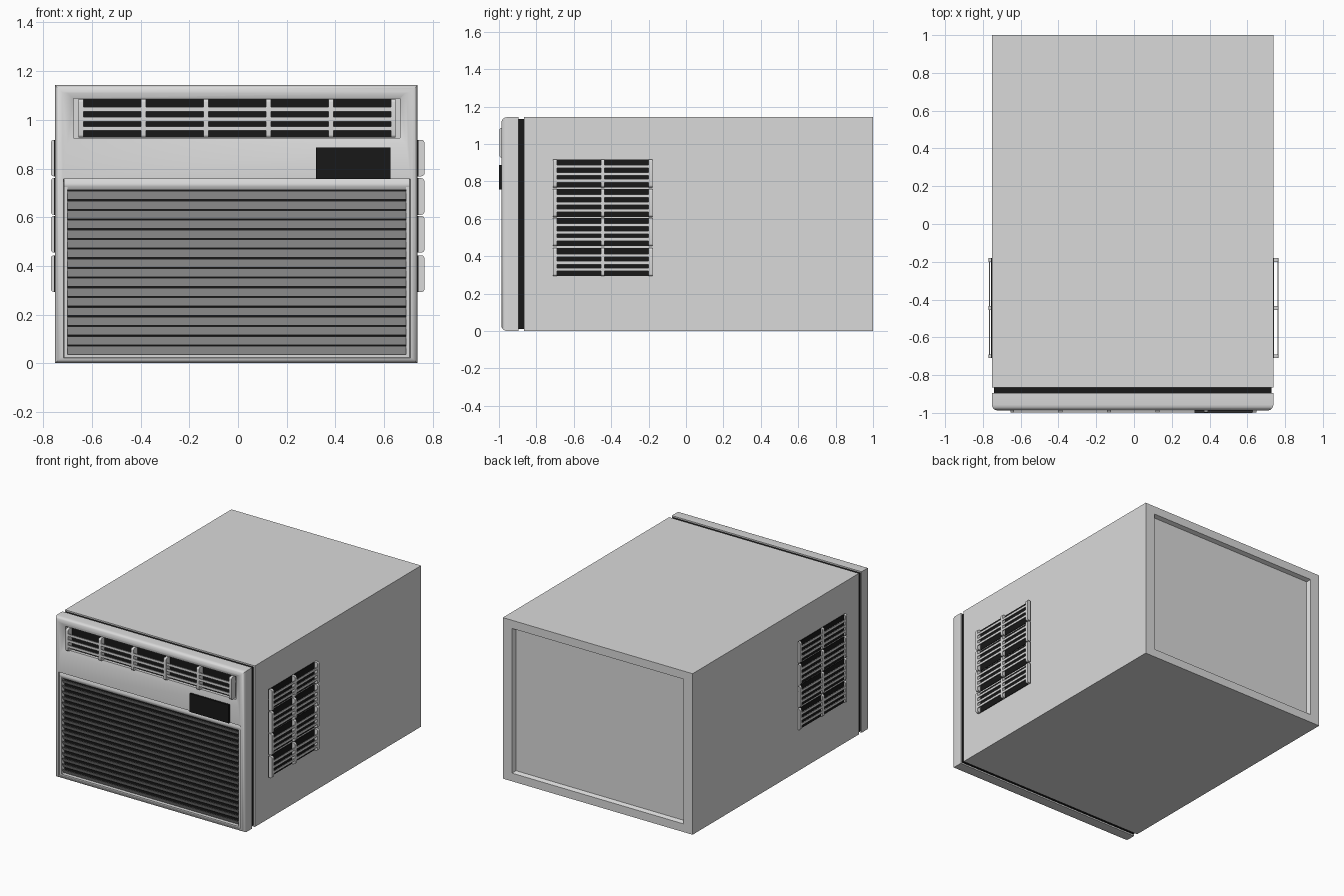
import bpy, bmesh, math
from mathutils import Vector

old = bpy.data.objects.get("Cube")
if old:
    bpy.data.objects.remove(old, do_unlink=True)


def material(name, v):
    m = bpy.data.materials.new(name)
    m.use_nodes = True
    col = (v, v, v, 1)
    m.diffuse_color = col
    bsdf = m.node_tree.nodes["Principled BSDF"]
    bsdf.inputs["Base Color"].default_value = col
    bsdf.inputs["Roughness"].default_value = 0.6
    return m


CASE = material("light grey casing", 0.7)
DARK = material("near black", 0.009)

LEFT, RIGHT, TOP = 0.738, -0.752, 1.143   # casing side planes and height
FRONT = -0.987                            # face of the front panel


def finish(name, bm, mats):
    bmesh.ops.recalc_face_normals(bm, faces=bm.faces)
    me = bpy.data.meshes.new(name)
    bm.to_mesh(me)
    bm.free()
    for m in mats:
        me.materials.append(m)
    ob = bpy.data.objects.new(name, me)
    bpy.context.collection.objects.link(ob)
    return ob


def prism(bm, profile, u0, u1, place, mat=0):
    """Extrude a (v, w) profile along u, mapped to the model by place(u, v, w)."""
    a = [bm.verts.new(place(u0, v, w)) for v, w in profile]
    b = [bm.verts.new(place(u1, v, w)) for v, w in profile]
    faces = [bm.faces.new(a), bm.faces.new(b[::-1])]
    for i in range(len(a)):
        j = (i + 1) % len(a)
        faces.append(bm.faces.new((a[i], b[i], b[j], a[j])))
    for f in faces:
        f.material_index = mat


def rect(v0, v1, w0, w1):
    return [(v0, w0), (v1, w0), (v1, w1), (v0, w1)]


def xyz(x, z, y):
    return Vector((x, y, z))


def box(name, x, y, z, mat):
    bm = bmesh.new()
    prism(bm, rect(z[0], z[1], y[0], y[1]), x[0], x[1], xyz)
    return finish(name, bm, [mat])


def activate(ob):
    bpy.ops.object.select_all(action='DESELECT')
    ob.select_set(True)
    bpy.context.view_layer.objects.active = ob


def smooth(ob):
    activate(ob)
    bpy.ops.object.shade_smooth_by_angle(angle=math.radians(40))


def carve(ob, x, z, y_open, y_floor, slope):
    """Cut a bay whose floor is smaller than its mouth by slope on each side."""
    over = 0.02 if y_open > y_floor else -0.02
    k = slope * abs(over / (y_floor - y_open))
    bm = bmesh.new()
    loops = []
    for y, s in ((y_open + over, -k), (y_floor, slope)):
        loops.append([bm.verts.new((px, y, pz)) for px, pz in
                      rect(x[0] + s, x[1] - s, z[0] + s, z[1] - s)])
    a, b = loops
    bm.faces.new(a)
    bm.faces.new(b[::-1])
    for i in range(4):
        j = (i + 1) % 4
        bm.faces.new((a[i], b[i], b[j], a[j]))
    cutter = finish("cutter", bm, [CASE])
    cutter.hide_render = True
    mod = ob.modifiers.new("bay", 'BOOLEAN')
    mod.object = cutter
    mod.solver = 'EXACT'
    activate(ob)
    bpy.ops.object.modifier_apply(modifier=mod.name)
    bpy.data.objects.remove(cutter, do_unlink=True)


def vent(name, u0, u1, v0, v1, columns, depth, place):
    """Dark backing, three thin slats and upright bars, all flush in front."""
    bm = bmesh.new()
    h = v1 - v0
    prism(bm, rect(v0, v1, 0, 0.004), u0, u1, place, 1)
    for c in (0.235, 0.48, 0.74):
        prism(bm, rect(v0 + h * (c - 0.055), v0 + h * (c + 0.055), depth - 0.006, depth - 0.001),
              u0, u1, place)
    r = 0.012
    arc = [(r * math.cos(t * math.pi / 8), r * math.sin(t * math.pi / 8)) for t in range(5)]
    bar = [(v0, 0), (v1, 0)]
    bar += [(v1 - r + a, depth - r + b) for a, b in arc]
    bar += [(v0 + r - a, depth - r + b) for a, b in reversed(arc)]
    for i in range(columns + 1):
        u = u0 + (u1 - u0 - 0.02) * i / columns
        prism(bm, bar, u, u + 0.02, place)
    smooth(finish(name, bm, [CASE, DARK]))


# Main casing with a recessed back panel
casing = box("casing", (RIGHT, LEFT), (-0.865, 1.0), (0, TOP), CASE)
carve(casing, (RIGHT + 0.073, LEFT - 0.073), (0.058, TOP - 0.058), 1.0, 0.972, 0.01)

# Dark seam between casing and front panel
box("seam", (RIGHT + 0.01, LEFT - 0.01), (-0.9, -0.86), (0.01, TOP - 0.01), DARK)

# Front panel with rounded front edges and two bays
panel = box("front_panel", (RIGHT, LEFT), (FRONT, -0.895), (0, TOP), CASE)
bm = bmesh.new()
bm.from_mesh(panel.data)
edges = [e for e in bm.edges if all(v.co.y < -0.95 for v in e.verts)]
bmesh.ops.bevel(bm, geom=edges, offset=0.03, segments=5, profile=0.5, affect='EDGES')
bm.to_mesh(panel.data)
bm.free()
carve(panel, (-0.702, 0.692), (0.9, 1.112), FRONT, -0.972, 0.024)
carve(panel, (-0.675, 0.665), (0.925, 1.088), -0.972, -0.95, 0)
carve(panel, (-0.718, 0.708), (0.022, 0.757), FRONT, -0.94, 0.003)
smooth(panel)

# Air outlet along the top of the front
vent("air_outlet", -0.655, 0.648, 0.927, 1.085, 5, 0.048,
     lambda u, v, w: Vector((u, -0.95 - w, v)))

# Control display
box("display", (0.32, 0.627), (-1.0, -0.98), (0.757, 0.887), DARK)

# Intake grille: dark backing, frame with header bar, and tilted slats
box("grille_backing", (-0.71, 0.7), (-0.945, -0.935), (0.03, 0.73), DARK)
bm = bmesh.new()
prism(bm, [(0.712, -0.94), (0.756, -0.94), (0.756, -0.975), (0.738, -0.982), (0.727, -0.982),
           (0.712, -0.972)], -0.715, 0.705, xyz)
for x in (-0.715, 0.69):
    prism(bm, rect(0.025, 0.74, -0.98, -0.94), x, x + 0.015, xyz)
prism(bm, rect(0.024, 0.035, -0.98, -0.94), -0.715, 0.705, xyz)
smooth(finish("grille_frame", bm, [CASE]))

bm = bmesh.new()
count = 17
pitch = (0.712 - 0.036) / count
for i in range(count):
    low = 0.036 + i * pitch
    high = low + pitch - 0.005
    prism(bm, [(low, -0.956), (high, -0.981), (high, -0.977), (low, -0.952)], -0.7, 0.69, xyz)
finish("grille_slats", bm, [CASE])

# Four stacked vents on each side
for side, plane, edge, sign in (("left", LEFT, 0.766, 1), ("right", RIGHT, -0.769, -1)):
    for n, z in enumerate((0.293, 0.455, 0.61, 0.768)):
        vent(f"{side}_vent_{n + 1}", -0.71, -0.18, z, z + 0.15, 2, abs(edge - plane),
             lambda u, v, w: Vector((plane + sign * w, u, v)))
